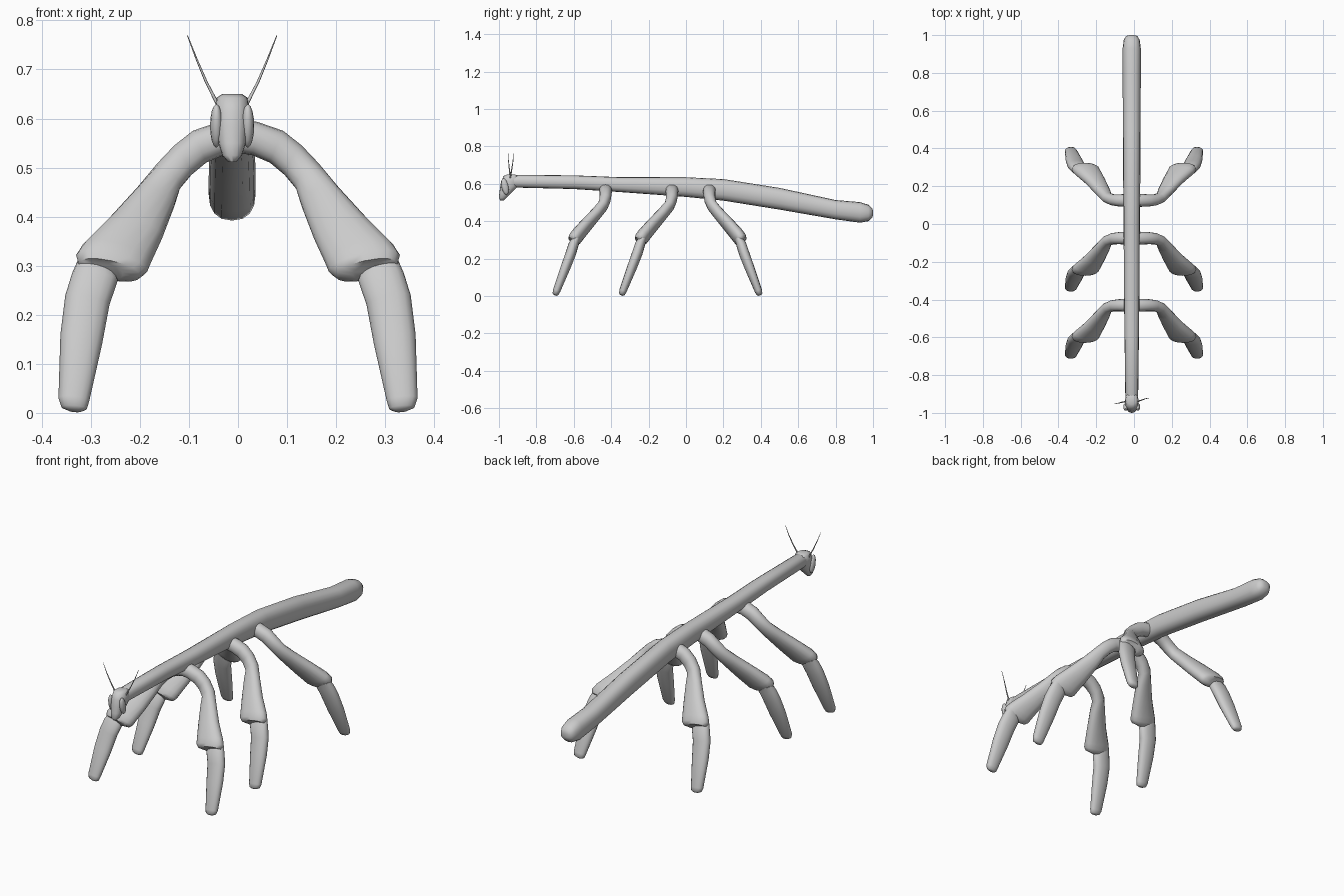
import bpy, bmesh, math
from mathutils import Vector

grey = bpy.data.materials.new("light grey")
grey.diffuse_color = (0.6, 0.6, 0.6, 1)


def loft(name, rings, sides=16, power=1.0):
    """Skin closed rings; each ring is (centre, half axis u, half axis v)."""
    bm = bmesh.new()
    loops = []
    for c, u, v in rings:
        loop = []
        for i in range(sides):
            a = 2 * math.pi * i / sides
            ca, sa = math.cos(a), math.sin(a)
            ca = math.copysign(abs(ca) ** power, ca)
            sa = math.copysign(abs(sa) ** power, sa)
            loop.append(bm.verts.new(c + u * ca + v * sa))
        loops.append(loop)
    for p, q in zip(loops, loops[1:]):
        for i in range(sides):
            j = (i + 1) % sides
            bm.faces.new((p[i], p[j], q[j], q[i]))
    bm.faces.new(loops[0])
    bm.faces.new(loops[-1])
    bmesh.ops.recalc_face_normals(bm, faces=bm.faces)
    me = bpy.data.meshes.new(name)
    bm.to_mesh(me)
    bm.free()
    me.materials.append(grey)
    ob = bpy.data.objects.new(name, me)
    bpy.context.collection.objects.link(ob)
    bpy.context.view_layer.objects.active = ob
    ob.select_set(True)
    bpy.ops.object.shade_smooth_by_angle(angle=math.radians(60))
    ob.select_set(False)
    return ob


MID = -0.012  # the body sits slightly off the centre line

# Body: y, top z, bottom z, half width
body = [(-0.955, 0.635, 0.595, 0.022), (-0.92, 0.648, 0.58, 0.034),
        (-0.6, 0.645, 0.572, 0.038), (-0.37, 0.636, 0.557, 0.041),
        (0.0, 0.635, 0.53, 0.043), (0.2, 0.625, 0.51, 0.045),
        (0.5, 0.578, 0.462, 0.047), (0.8, 0.513, 0.41, 0.048),
        (0.93, 0.502, 0.392, 0.048), (0.975, 0.488, 0.4, 0.042),
        (0.995, 0.47, 0.418, 0.03), (1.0, 0.455, 0.432, 0.012)]
loft("body", [(Vector((MID, y, (t + b) / 2)), Vector((w, 0, 0)), Vector((0, 0, (t - b) / 2)))
              for y, t, b, w in body], power=0.85)

# Head: z, front y, back y, half width
head = [(0.65, -0.955, -0.915, 0.02), (0.642, -0.975, -0.895, 0.032),
        (0.615, -0.988, -0.89, 0.036), (0.585, -0.993, -0.9, 0.034),
        (0.55, -0.998, -0.935, 0.028), (0.525, -1.0, -0.96, 0.02),
        (0.511, -0.993, -0.975, 0.008)]
loft("head", [(Vector((MID, (f + b) / 2, z)), Vector((w, 0, 0)), Vector((0, (b - f) / 2, 0)))
              for z, f, b, w in head], power=0.85)

for s, side in ((1, "right"), (-1, "left")):
    # Eye: flattened ellipsoid on the side of the head
    eye = []
    for i in range(9):
        a = math.pi * (i + 0.3) / 8.6
        r = math.sin(a)
        eye.append((Vector((MID + s * 0.032, -0.968 - 0.008 * math.cos(a), 0.585 + 0.044 * math.cos(a))),
                    Vector((0.013 * r, 0, 0)), Vector((0, 0.019 * r, 0))))
    loft("eye_" + side, eye, 12)

    # Antenna: thin bent taper
    dy = 0.015 * s
    path = [(0.03, -0.94, 0.63, 0.004), (0.053, -0.938 + dy * 0.4, 0.675, 0.003),
            (0.072, -0.937 + dy * 0.8, 0.72, 0.002), (0.091, -0.937 + dy, 0.769, 0.001)]
    loft("antenna_" + side, [(Vector((MID + s * x, y, z)), Vector((r, 0, 0)), Vector((0, r, 0)))
                             for x, y, z, r in path], 8)

# Leg sections: outer x, outer z, inner x, inner z, reach along y, half thickness
thigh = [(0.0, 0.60, 0.0, 0.53, 0, 0.034), (0.04, 0.593, 0.03, 0.525, 0, 0.034),
         (0.092, 0.575, 0.065, 0.51, 0, 0.032), (0.13, 0.545, 0.095, 0.485, 0.003, 0.03),
         (0.165, 0.508, 0.12, 0.455, 0.015, 0.028), (0.205, 0.46, 0.13, 0.42, 0.05, 0.03),
         (0.26, 0.40, 0.155, 0.355, 0.105, 0.033), (0.315, 0.345, 0.178, 0.305, 0.15, 0.036),
         (0.33, 0.322, 0.185, 0.288, 0.165, 0.036), (0.325, 0.304, 0.20, 0.278, 0.175, 0.031),
         (0.30, 0.299, 0.235, 0.28, 0.179, 0.018)]
shin = [(0.325, 0.315, 0.255, 0.30, 0.155, 0.02), (0.338, 0.285, 0.245, 0.27, 0.17, 0.027),
        (0.352, 0.24, 0.262, 0.22, 0.185, 0.028), (0.362, 0.16, 0.277, 0.14, 0.215, 0.026),
        (0.366, 0.03, 0.303, 0.025, 0.262, 0.02), (0.36, 0.012, 0.308, 0.008, 0.268, 0.016),
        (0.345, 0.005, 0.32, 0.003, 0.27, 0.008)]


def leg_part(name, sections, hip, way, s):
    cs = [Vector((s * (a + c) / 2, hip + way * y, (b + d) / 2)) for a, b, c, d, y, t in sections]
    rings = []
    for i, (a, b, c, d, y, t) in enumerate(sections):
        u = Vector((s * (a - c) / 2, 0, (b - d) / 2))
        tangent = cs[min(i + 1, len(cs) - 1)] - cs[max(i - 1, 0)]
        rings.append((cs[i], u, tangent.cross(u).normalized() * t))
    loft(name, rings, power=0.9)


# Three pairs of legs: the rear pair points backwards
for label, hip, way in (("front", -0.43, -1), ("middle", -0.075, -1), ("rear", 0.125, 1)):
    for s, side in ((1, "right"), (-1, "left")):
        leg_part(f"{label}_thigh_{side}", thigh, hip, way, s)
        leg_part(f"{label}_shin_{side}", shin, hip, way, s)
